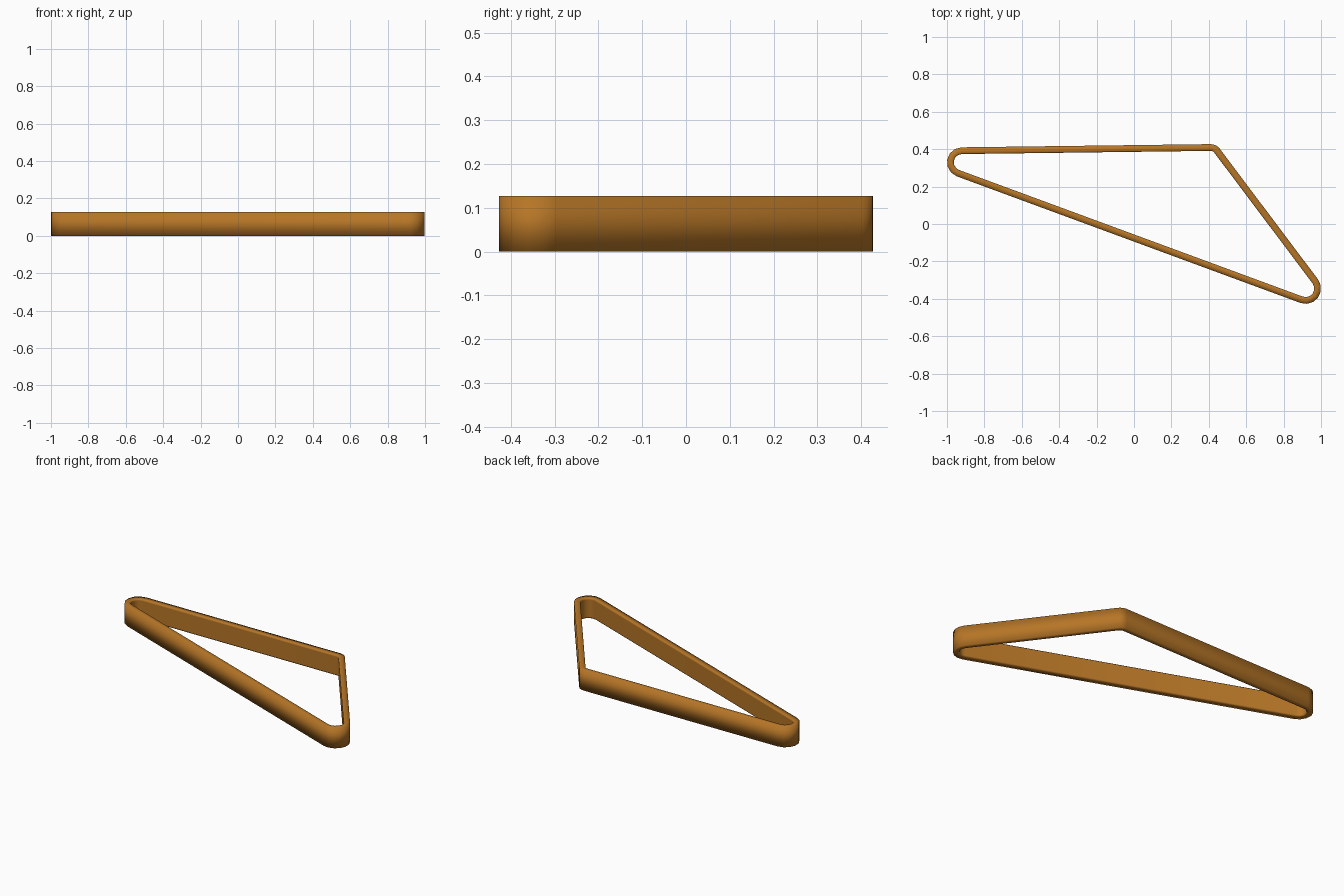
import bpy
import bmesh
from math import radians, sin, cos
from mathutils import Vector

cube = bpy.data.objects.get("Cube")
if cube:
    bpy.data.objects.remove(cube, do_unlink=True)

HEIGHT = 0.127
THICK = 0.036
CHAMFER = 0.005

amber = bpy.data.materials.new("amber_rubber")
amber.use_nodes = True
colour = (0.47, 0.18, 0.02, 1)
amber.diffuse_color = colour
amber.node_tree.nodes["Principled BSDF"].inputs["Base Color"].default_value = colour

# Bends of the loop: centre, outer radius, start and end angle, steps
bends = [
    ((0.918, -0.345), 0.082, -110, 37, 6),
    ((0.41, 0.367), 0.06, 37, 90.7, 4),
    ((-0.92, 0.33), 0.08, 90.7, 250, 6),
]

# Cross-section: inward depth and height, with a chamfered flat inner wall
section = [
    (0, 0), (0, HEIGHT),
    (THICK - CHAMFER, HEIGHT), (THICK, HEIGHT - CHAMFER),
    (THICK, HEIGHT - 2 * CHAMFER), (THICK, 2 * CHAMFER),
    (THICK, CHAMFER), (THICK - CHAMFER, 0),
]

# Sweep the section round the loop
bm = bmesh.new()
rings = []
for centre, radius, start, end, steps in bends:
    for i in range(steps + 1):
        angle = radians(start + (end - start) * i / steps)
        out = Vector((cos(angle), sin(angle), 0))
        base = Vector((*centre, 0))
        rings.append([bm.verts.new(base + out * (radius - d) + Vector((0, 0, z)))
                      for d, z in section])

for i, ring in enumerate(rings):
    following = rings[(i + 1) % len(rings)]
    for j in range(len(section)):
        k = (j + 1) % len(section)
        face = bm.faces.new((ring[j], following[j], following[k], ring[k]))
        face.smooth = True
bmesh.ops.recalc_face_normals(bm, faces=bm.faces)

mesh = bpy.data.meshes.new("stretched_band")
bm.to_mesh(mesh)
bm.free()
mesh.materials.append(amber)
band = bpy.data.objects.new("stretched_band", mesh)
bpy.context.collection.objects.link(band)
